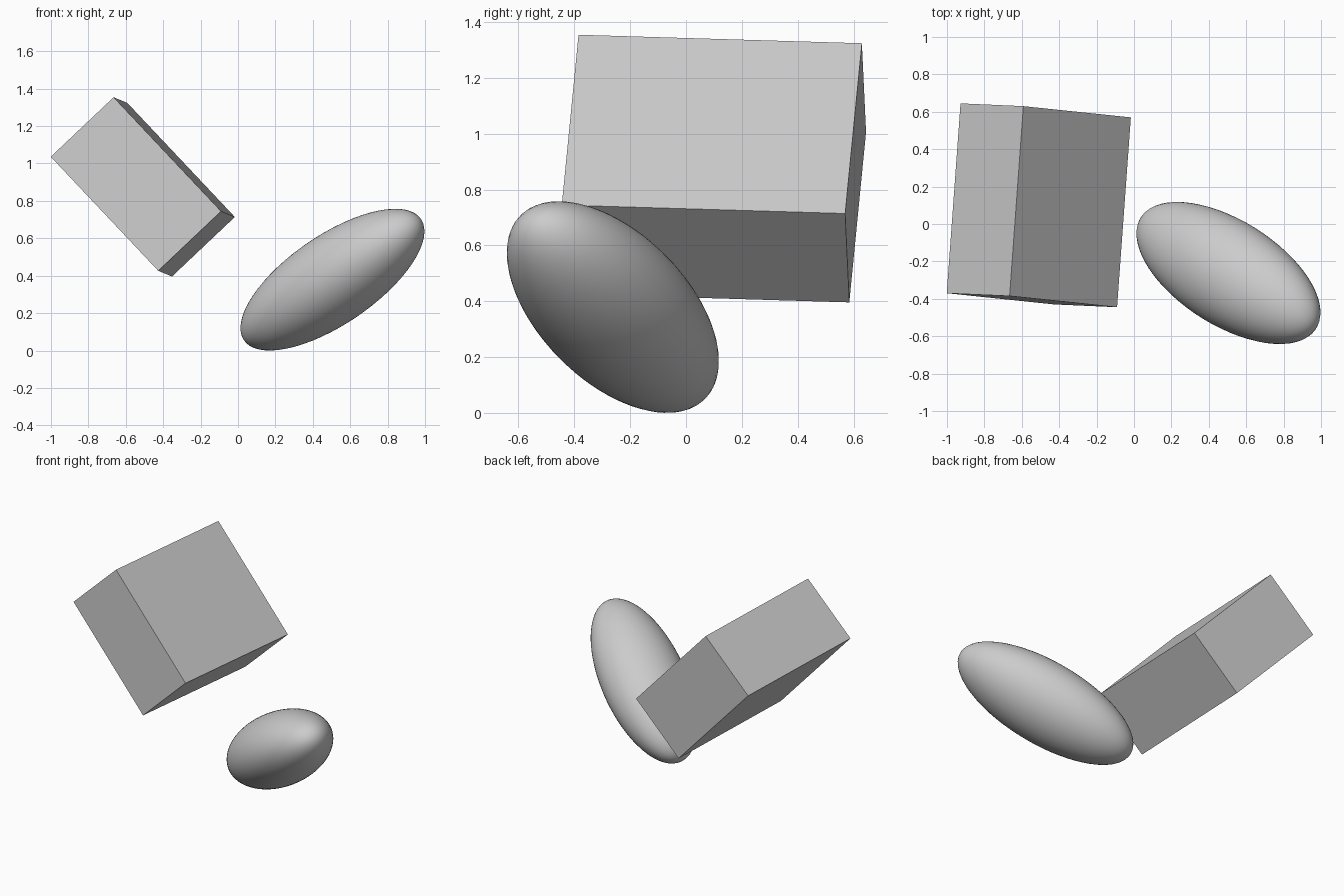
import bpy
from mathutils import Matrix, Vector

cube = bpy.data.objects.get("Cube")
if cube:
    bpy.data.objects.remove(cube, do_unlink=True)

grey = bpy.data.materials.new("light_grey")
colour = (0.6, 0.6, 0.6, 1)
grey.diffuse_color = colour
grey.use_nodes = True
grey.node_tree.nodes["Principled BSDF"].inputs["Base Color"].default_value = colour


def place(name, centre, x_axis, z_hint, size):
    """Orient the active primitive along x_axis, with its z near z_hint."""
    obj = bpy.context.object
    obj.name = name
    x = Vector(x_axis).normalized()
    y = Vector(z_hint).cross(x).normalized()
    z = x.cross(y)
    turn = Matrix((x, y, z)).transposed().to_4x4()
    obj.matrix_world = Matrix.LocRotScale(Vector(centre), turn.to_quaternion(), Vector(size))
    obj.data.materials.append(grey)
    return obj


# Tilted block: x runs down its slope, y along its depth, z through its thickness
bpy.ops.mesh.primitive_cube_add(size=1)
place("tilted_block", (-0.509, 0.1, 0.875), (0.575, -0.06, -0.61),
      (0.337, -0.015, 0.317), (0.84, 1.018, 0.463))

# Leaning ellipsoid: a stretched smooth sphere
bpy.ops.mesh.primitive_uv_sphere_add(segments=64, ring_count=32, radius=1)
place("leaning_ellipsoid", (0.505, -0.262, 0.379), (0.734, -0.454, 0.506),
      (-0.538, 0.067, 0.841), (0.628, 0.282, 0.237))
bpy.ops.object.shade_smooth()
